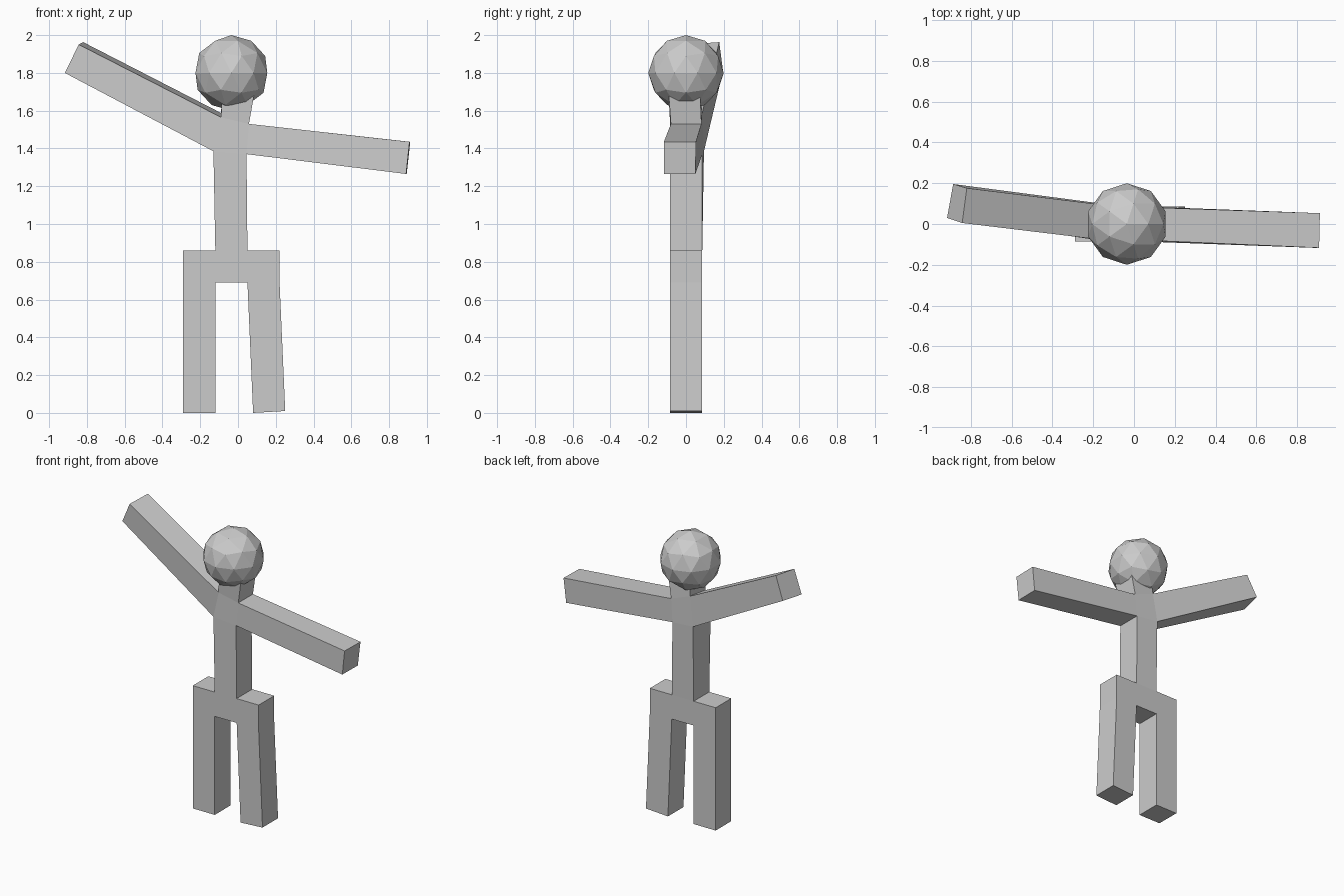
import bpy, bmesh

if "Cube" in bpy.data.objects:
    bpy.data.objects.remove(bpy.data.objects["Cube"])

bm = bmesh.new()
D = 0.086  # half thickness of the limbs


def ring(*points):
    return [bm.verts.new(p) for p in points]


def level(x0, x1, y0, y1, z0, z1=None):
    # Horizontal square section: front left, front right, back right, back left
    z1 = z0 if z1 is None else z1
    return ring((x0, y0, z0), (x1, y0, z1), (x1, y1, z1), (x0, y1, z0))


def tube(a, b, skip=()):
    for i in range(4):
        if i not in skip:
            j = (i + 1) % 4
            bm.faces.new((a[i], a[j], b[j], b[i]))


# Pelvis block and torso
crotch = level(-0.12, 0.05, -D, D, 0.69)
waist = level(-0.12, 0.05, -D, D, 0.86)
tube(crotch, waist, skip=(1, 3))
bm.faces.new(crotch)

# Chest block, open towards the arms
chest = ring((-0.13, -D, 1.385), (0.045, -D, 1.37), (0.045, D, 1.37), (-0.12, 0.095, 1.385))
collar = ring((-0.09, -D, 1.565), (0.058, -0.08, 1.53), (0.058, 0.082, 1.53), (-0.09, D, 1.588))
tube(waist, chest)
tube(chest, collar, skip=(1, 3))

# Neck, ending inside the head
neck_top = level(-0.08, 0.095, -0.095, 0.072, 1.74)
tube(collar, neck_top)
bm.faces.new(neck_top)

# Arms: sections run low front, low back, high back, high front
left_hand = ring((-0.917, 0.03, 1.80), (-0.887, 0.196, 1.81),
                 (-0.82, 0.176, 1.963), (-0.843, 0.005, 1.95))
right_hand = ring((0.89, -0.117, 1.265), (0.893, 0.05, 1.265),
                  (0.912, 0.053, 1.435), (0.908, -0.117, 1.435))
for i, j, hand in ((0, 3, left_hand), (1, 2, right_hand)):
    tube([chest[i], chest[j], collar[j], collar[i]], hand)
    bm.faces.new(hand)

# Hips and legs
for i, j, x, foot in ((0, 3, -0.29, level(-0.29, -0.12, -D, D, 0.0)),
                      (1, 2, 0.22, level(0.08, 0.25, -D, D, 0.0, 0.01))):
    lo = ring((x, -D, 0.69), (x, D, 0.69))
    hi = ring((x, -D, 0.86), (x, D, 0.86))
    tube([crotch[i], crotch[j], waist[j], waist[i]], [lo[0], lo[1], hi[1], hi[0]], skip=(0,))
    if x < 0:
        top = [lo[0], crotch[i], crotch[j], lo[1]]
    else:
        top = [crotch[i], lo[0], lo[1], crotch[j]]
    bm.faces.new((lo[0], lo[1], hi[1], hi[0]))
    tube(top, foot)
    bm.faces.new(foot)

bmesh.ops.recalc_face_normals(bm, faces=bm.faces[:])
mesh = bpy.data.meshes.new("body")
bm.to_mesh(mesh)
bm.free()
bpy.context.collection.objects.link(bpy.data.objects.new("body", mesh))

# Head
bpy.ops.mesh.primitive_ico_sphere_add(subdivisions=2, radius=0.2, location=(-0.035, 0, 1.8))
bpy.context.object.name = "head"
